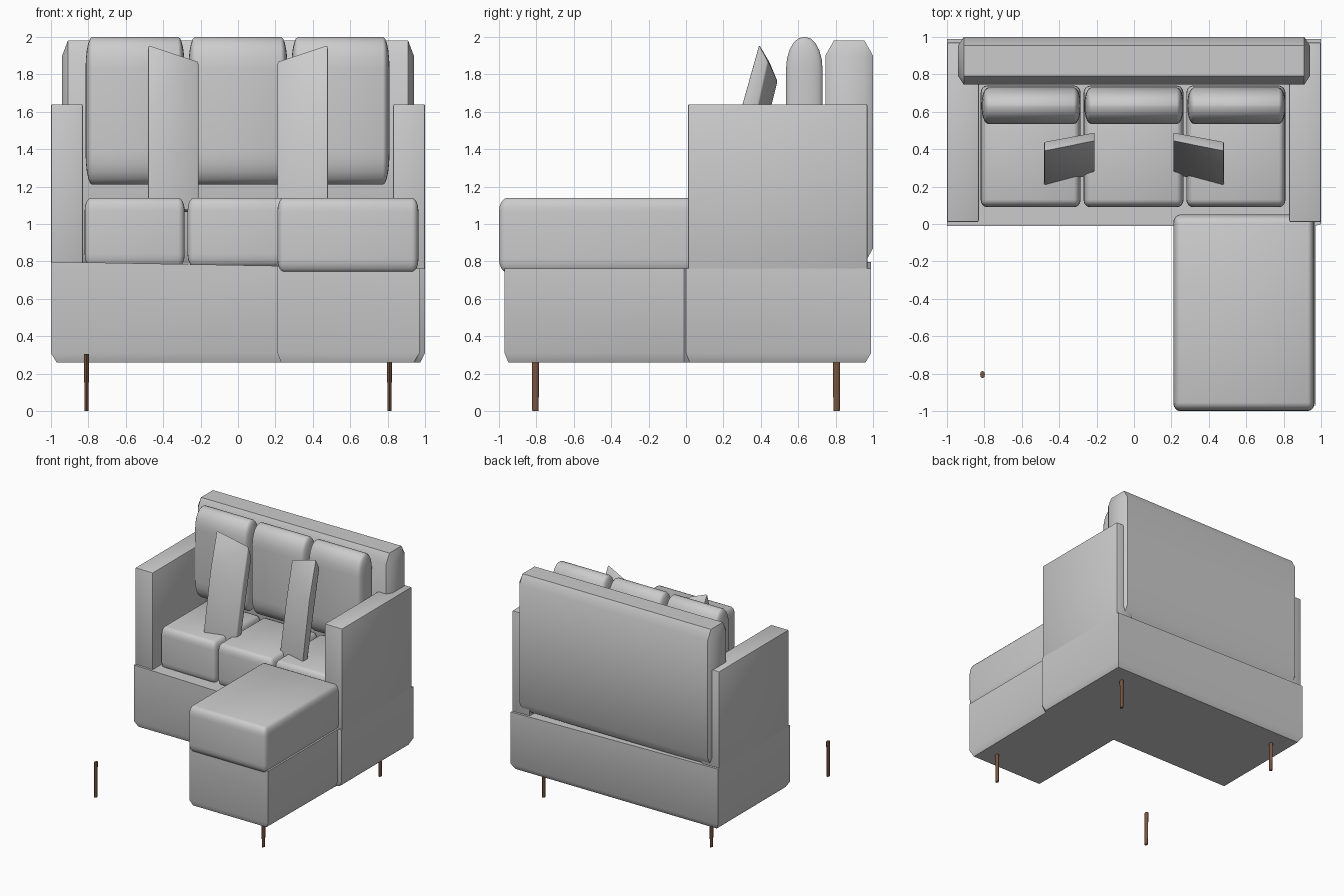
import bpy, bmesh, math

if "Cube" in bpy.data.objects:
    bpy.data.objects.remove(bpy.data.objects["Cube"])


def finish(name, bm, angle=40, mat=None):
    bmesh.ops.recalc_face_normals(bm, faces=bm.faces)
    mesh = bpy.data.meshes.new(name)
    bm.to_mesh(mesh)
    bm.free()
    ob = bpy.data.objects.new(name, mesh)
    bpy.context.collection.objects.link(ob)
    if mat:
        mesh.materials.append(mat)
    bpy.ops.object.select_all(action='DESELECT')
    ob.select_set(True)
    bpy.context.view_layer.objects.active = ob
    bpy.ops.object.shade_smooth_by_angle(angle=math.radians(angle))
    return ob


def box(name, lo, hi, bevel, segments):
    """Box between two corners, with a separate bevel width for each axis."""
    bm = bmesh.new()
    bmesh.ops.create_cube(bm, size=1)
    bmesh.ops.scale(bm, verts=bm.verts, vec=[(h - l) / b for l, h, b in zip(lo, hi, bevel)])
    bmesh.ops.bevel(bm, geom=bm.edges[:], offset=1, segments=segments, profile=0.5,
                    affect='EDGES', clamp_overlap=True)
    bmesh.ops.scale(bm, verts=bm.verts, vec=bevel)
    bmesh.ops.translate(bm, verts=bm.verts, vec=[(l + h) / 2 for l, h in zip(lo, hi)])
    return finish(name, bm)


def loft(bm, rings):
    """Join closed rings of points and cap both ends."""
    loops = [[bm.verts.new(p) for p in r] for r in rings]
    n = len(loops[0])
    for a, b in zip(loops, loops[1:]):
        for i in range(n):
            j = (i + 1) % n
            bm.faces.new((a[i], a[j], b[j], b[i]))
    bm.faces.new(loops[0][::-1])
    bm.faces.new(loops[-1])


# L-shaped base with a chamfered underside
outline = [(-1, -0.01), (0.21, -0.01), (0.21, -0.97), (0.97, -0.97),
           (0.97, -0.01), (1, 0.0), (1, 0.99), (-1, 0.99)]
inset = [(-0.97, 0.01), (0.23, 0.01), (0.23, -0.95), (0.94, -0.95),
         (0.95, -0.01), (0.975, 0.02), (0.975, 0.96), (-0.97, 0.96)]
bm = bmesh.new()
loft(bm, [[(x, y, 0.26) for x, y in inset],
          [(x, y, 0.31) for x, y in outline],
          [(x, y, 0.78 - 0.018 * x) for x, y in outline]])
finish("base", bm)

# Backrest and arms
box("backrest", (-0.94, 0.745, 0.79), (0.94, 1.0, 1.98), (0.03, 0.045, 0.08), 1)
for side, label in ((-1, "left"), (1, "right")):
    xs = sorted((side * 0.83, side * 1.0))
    box(label + "_arm", (xs[0], 0.01, 0.75), (xs[1], 0.97, 1.64), (0.008, 0.008, 0.008), 2)

# Seat and back cushions
for label, x0, x1 in (("left", -0.82, -0.285), ("middle", -0.27, 0.265), ("right", 0.28, 0.81)):
    box(label + "_seat_cushion", (x0, 0.09, 0.77), (x1, 0.74, 1.14), (0.035, 0.04, 0.07), 4)
    box(label + "_back_cushion", (x0 + 0.005, 0.535, 1.21), (x1, 0.73, 2.0),
        (0.035, 0.093, 0.17), 5)

# Chaise cushion
box("chaise_cushion", (0.21, -1.0, 0.74), (0.965, 0.05, 1.14), (0.035, 0.045, 0.075), 4)

# Leaning throw pillows: outer and inner side profiles in (y, z)
outer = [(0.205, 1.12), (0.30, 1.64), (0.39, 1.96), (0.44, 1.87), (0.385, 1.62), (0.27, 1.10)]
inner = [(0.265, 1.06), (0.365, 1.55), (0.445, 1.87), (0.49, 1.76), (0.46, 1.64), (0.33, 1.05)]
for side, label in ((-1, "left"), (1, "right")):
    bm = bmesh.new()
    loft(bm, [[(side * 0.48, y, z) for y, z in outer],
              [(side * 0.21, y, z) for y, z in inner]])
    bmesh.ops.recalc_face_normals(bm, faces=bm.faces)
    bmesh.ops.bevel(bm, geom=[e for e in bm.edges if e.calc_face_angle(0) > 0.6],
                    offset=0.008, segments=2, profile=0.5, affect='EDGES')
    finish(label + "_throw_pillow", bm)

# Slim wooden legs
wood = bpy.data.materials.new("wood")
wood.diffuse_color = (0.19, 0.09, 0.05, 1)
wood.use_nodes = True
wood.node_tree.nodes["Principled BSDF"].inputs["Base Color"].default_value = wood.diffuse_color
for sx, lx in ((-1, "left"), (1, "right")):
    for sy, ly in ((-1, "front"), (1, "back")):
        bm = bmesh.new()
        rings = []
        for z, s in ((0.0, 0.85), (0.305, 1.0)):
            rings.append([(sx * 0.81 + 0.013 * s * math.cos(i * math.pi / 4),
                           sy * 0.805 + 0.02 * s * math.sin(i * math.pi / 4), z)
                          for i in range(8)])
        loft(bm, rings)
        finish(ly + "_" + lx + "_leg", bm, 50, wood)
